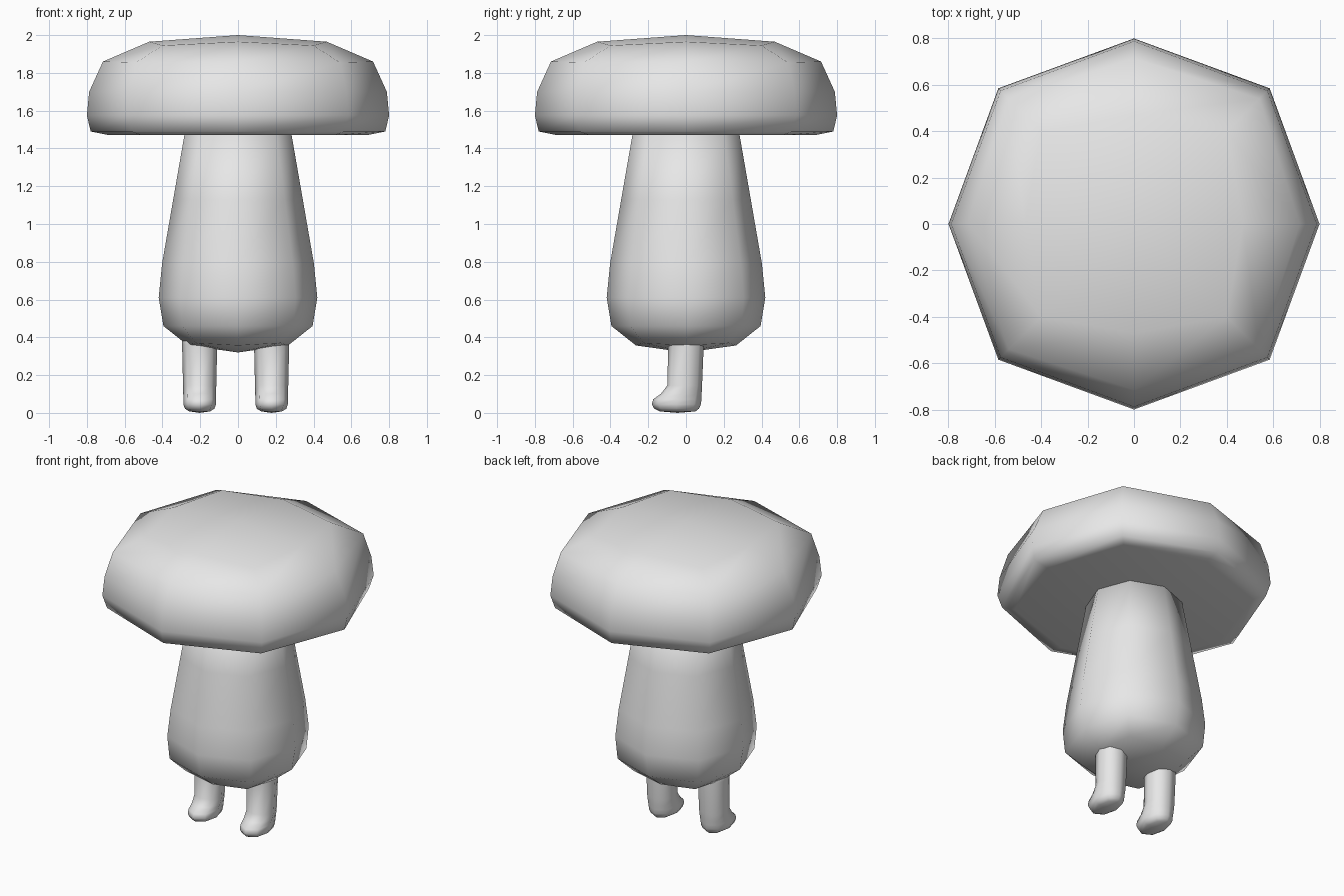
import bpy, bmesh

if "Cube" in bpy.data.objects:
    bpy.data.objects.remove(bpy.data.objects["Cube"])

grey = bpy.data.materials.new("plain_grey")
grey.diffuse_color = (0.8, 0.8, 0.8, 1)
grey.use_nodes = True
grey.node_tree.nodes["Principled BSDF"].inputs["Base Color"].default_value = grey.diffuse_color


def loft(name, rings, bottom, top):
    """Join eight-sided rings, low to high, and close both ends with four quads."""
    bm = bmesh.new()
    loops = [[bm.verts.new(p) for p in ring] for ring in rings]
    for a, b in zip(loops, loops[1:]):
        for i in range(8):
            j = (i + 1) % 8
            bm.faces.new((a[i], a[j], b[j], b[i]))
    for loop, centre in ((loops[0], bottom), (loops[-1], top)):
        c = bm.verts.new(centre)
        for i in range(1, 8, 2):
            bm.faces.new((c, loop[i], loop[(i + 1) % 8], loop[(i + 2) % 8]))
    # start each quad on a diagonal-free side so the caps stay evenly domed
    bmesh.ops.recalc_face_normals(bm, faces=bm.faces)
    for f in bm.faces:
        f.smooth = True
    mesh = bpy.data.meshes.new(name)
    bm.to_mesh(mesh)
    bm.free()
    mesh.materials.append(grey)
    obj = bpy.data.objects.new(name, mesh)
    bpy.context.collection.objects.link(obj)
    return obj


def ring(r, z, d, zd=None):
    """Square-derived octagon: side points at r, corner points at (d, d).
    Listed so the corner points have even positions and side points odd."""
    zd = z if zd is None else zd
    return [(d, -d, zd), (r, 0, z), (d, d, zd), (0, r, z),
            (-d, d, zd), (-r, 0, z), (-d, -d, zd), (0, -r, z)]


# Broad domed cap with a flat underside
loft("cap", [
    ring(0.68, 1.47, 0.51),
    ring(0.78, 1.49, 0.565),
    ring(0.80, 1.575, 0.585),
    ring(0.788, 1.70, 0.575),
    ring(0.715, 1.86, 0.54, 1.855),
    ring(0.47, 1.965, 0.40, 1.945),
], (0, 0, 1.47), (0, 0, 2.0))

# Pear-shaped stem body
loft("stem_body", [
    ring(0.265, 0.357, 0.225, 0.37),
    ring(0.395, 0.46, 0.295),
    ring(0.42, 0.61, 0.305),
    ring(0.402, 0.79, 0.29),
    ring(0.343, 1.13, 0.248),
    ring(0.283, 1.475, 0.205),
], (0, 0, 0.32), (0, 0, 1.475))


# Legs with forward-pointing feet: height, front, back, half width
LEG = [
    (0.008, -0.14, 0.050, 0.055),
    (0.022, -0.168, 0.068, 0.078),
    (0.045, -0.181, 0.079, 0.086),
    (0.072, -0.174, 0.082, 0.086),
    (0.102, -0.132, 0.083, 0.087),
    (0.145, -0.099, 0.085, 0.088),
    (0.36, -0.094, 0.094, 0.093),
    (0.46, -0.094, 0.094, 0.093),
]


def leg(name, x):
    rings = []
    for z, front, back, w in LEG:
        cy, h = (front + back) / 2, (back - front) / 2
        rings.append([(x + u * w, cy + v * h, z) for u, v, _ in ring(1, 0, 0.73)])
    loft(name, rings, (x, -0.045, 0), (x, 0, 0.46))


leg("left_leg", -0.203)
leg("right_leg", 0.178)
